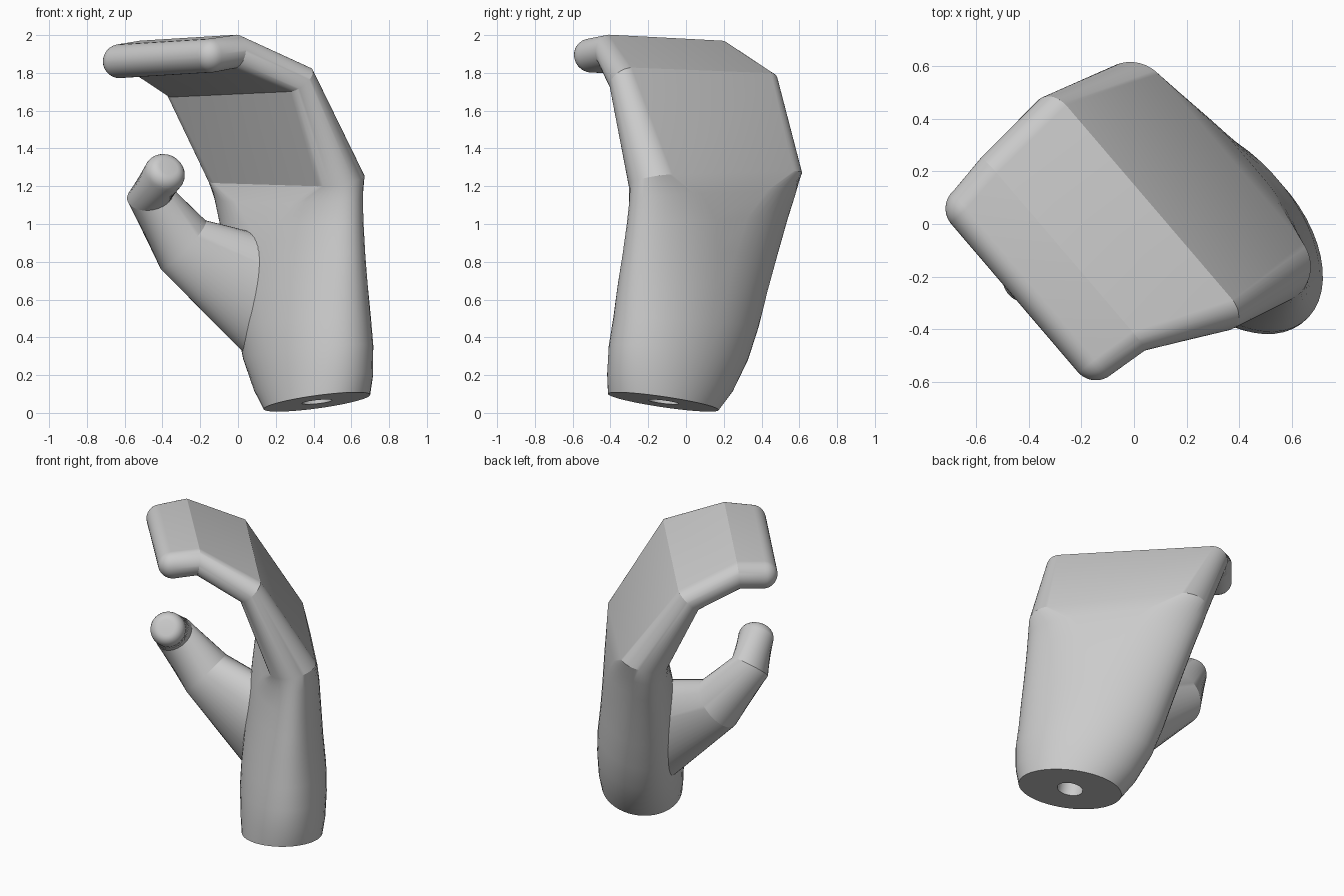
import bpy, bmesh, math
from mathutils import Vector

if "Cube" in bpy.data.objects:
    bpy.data.objects.remove(bpy.data.objects["Cube"], do_unlink=True)

grey = bpy.data.materials.new("light_grey")
grey.use_nodes = True
GREY = (0.6, 0.6, 0.6, 1)
grey.diffuse_color = GREY
grey.node_tree.nodes["Principled BSDF"].inputs["Base Color"].default_value = GREY
SIDES = 48


def ring(centre, w, t, a, b, flat):
    """Cross-section between an ellipse (flat 0) and a capsule (flat 1)."""
    points = []
    for i in range(SIDES):
        ang = 2 * math.pi * (i + 0.5) / SIDES
        c, s = math.cos(ang), math.sin(ang)
        u = (a + (b - a) * flat) * c + math.copysign((a - b) * flat, c)
        points.append(centre + w * u + t * (b * s))
    return points


def loft(name, rings):
    bm = bmesh.new()
    loops = [[bm.verts.new(p) for p in r] for r in rings]
    for lo, hi in zip(loops, loops[1:]):
        for i in range(SIDES):
            j = (i + 1) % SIDES
            bm.faces.new((lo[i], lo[j], hi[j], hi[i]))
    bm.faces.new(loops[0][::-1])
    bm.faces.new(loops[-1])
    bmesh.ops.recalc_face_normals(bm, faces=bm.faces)
    mesh = bpy.data.meshes.new(name)
    bm.to_mesh(mesh)
    bm.free()
    obj = bpy.data.objects.new(name, mesh)
    mesh.materials.append(grey)
    bpy.context.collection.objects.link(obj)
    bpy.ops.object.select_all(action='DESELECT')
    obj.select_set(True)
    bpy.context.view_layer.objects.active = obj
    bpy.ops.object.shade_smooth_by_angle(angle=math.radians(19))
    return obj


def across(slope):
    return Vector((0.65, -0.76, slope)).normalized()


def outward(slope):
    return Vector((0.76, 0.65, slope)).normalized()


# Wrist socket, then palm and mitten fingers:
# centre, half width, half thickness, flatness, slope across, slope outward
wrist = Vector((0.418, -0.12, 0.058))
inward = across(0.16).cross(outward(0)).normalized()
rings = [ring(wrist + inward * depth, across(0.16), outward(0), 0.08, 0.08, 0)
         for depth in (0.2, 0)]
sections = [
    ((0.418, -0.12, 0.058), 0.325, 0.25, 0, 0.16, 0),
    ((0.4, -0.085, 0.16), 0.38, 0.262, 0, 0.14, 0),
    ((0.372, -0.04, 0.32), 0.43, 0.268, 0, 0.1, 0),
    ((0.348, 0, 0.48), 0.455, 0.26, 0.03, 0.06, 0),
    ((0.325, 0.035, 0.66), 0.48, 0.24, 0.06, 0.03, 0),
    ((0.303, 0.075, 0.84), 0.505, 0.22, 0.12, 0, 0.03),
    ((0.283, 0.112, 1.01), 0.53, 0.2, 0.25, -0.02, 0.1),
    ((0.268, 0.14, 1.14), 0.55, 0.175, 0.55, -0.02, 0.16),
    ((0.257, 0.155, 1.24), 0.56, 0.148, 1, -0.02, 0.22),
    ((0.01, 0.04, 1.75), 0.57, 0.09, 1, 0.03, 1),
    ((-0.27, -0.115, 1.897), 0.48, 0.09, 1, 0.04, 9),
]
for pos, a, b, flat, slope_w, slope_t in sections:
    rings.append(ring(Vector(pos), across(slope_w), outward(slope_t), a, b, flat))

# Rounded fingertip edge
tip = Vector((-0.385, -0.222, 1.877))
curl = Vector((-0.76, -0.65, -0.1)).normalized()
r = 0.09
for k in range(8):
    ang = math.radians(12 * k)
    rings.append(ring(tip + curl * r * math.sin(ang), across(0.04), outward(-9) * -1,
                      0.46 - r * (1 - math.cos(ang)), r * math.cos(ang), 1))
loft("mitten_hand", rings)

# Thumb: base inside the palm, two joints, rounded tip
path = [Vector(p) for p in ((0.2, 0.1, 0.6), (-0.29, 0.07, 0.89),
                            (-0.465, -0.03, 1.15), (-0.39, -0.2, 1.265))]
sizes = [(0.33, 0.16), (0.175, 0.16), (0.125, 0.12), (0.11, 0.11)]
steps = [(q - p).normalized() for p, q in zip(path, path[1:])]


def thumb_ring(centre, axis, a, b):
    w = Vector((0.57, 0, 0.82))
    w = (w - axis * w.dot(axis)).normalized()
    return ring(centre, w, axis.cross(w), a, b, 0)


thumb = []
for i, (p, (a, b)) in enumerate(zip(path, sizes)):
    axis = (steps[max(i - 1, 0)] + steps[min(i, len(steps) - 1)]).normalized()
    thumb.append(thumb_ring(p, axis, a, b))
for k in range(1, 7):
    ang = math.radians(15 * k)
    size = 0.05 + 0.06 * math.cos(ang)
    thumb.append(thumb_ring(path[-1] + steps[-1] * 0.07 * math.sin(ang),
                            steps[-1], size, size))
loft("thumb", thumb)
